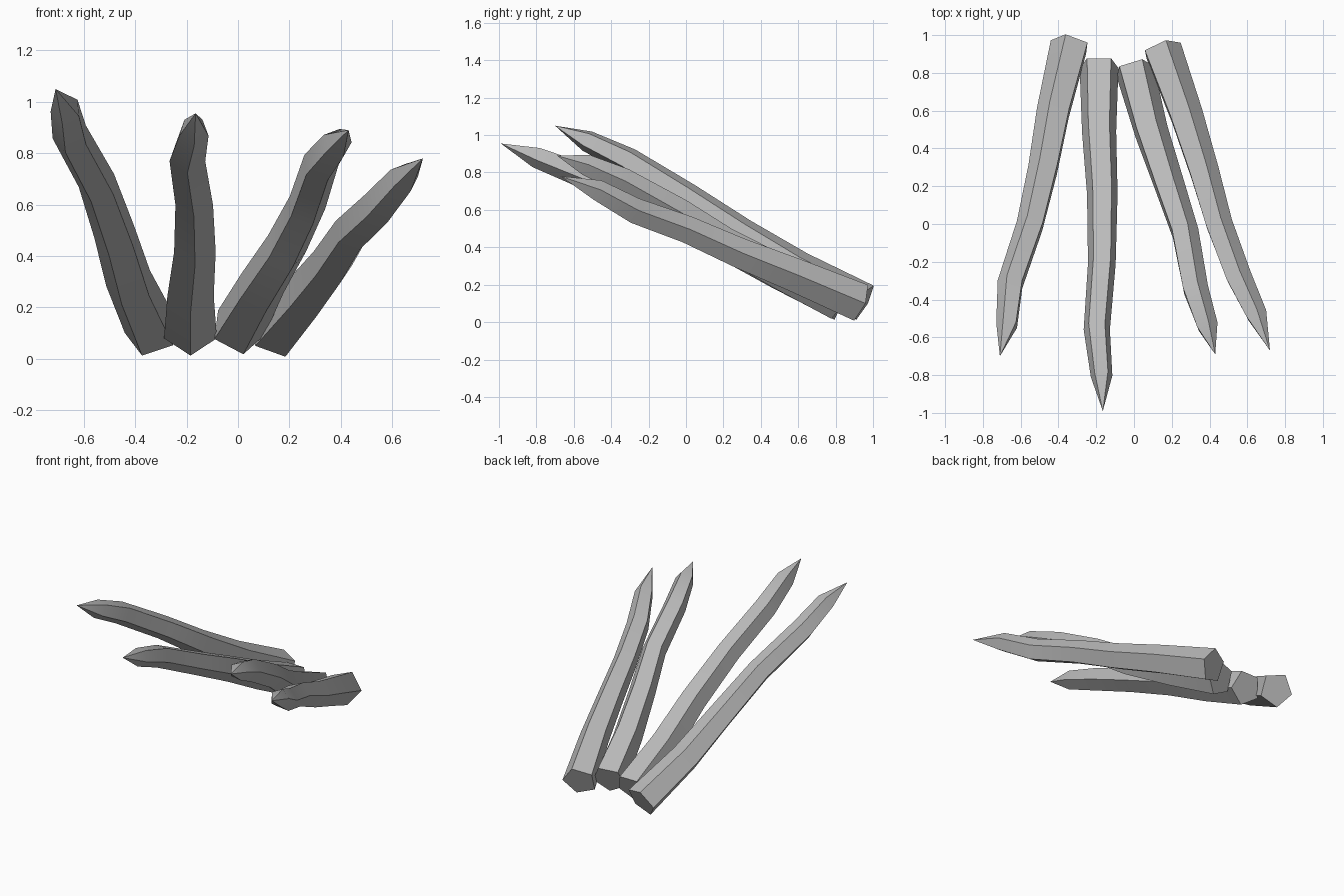
import bpy, bmesh, math
from mathutils import Vector

cube = bpy.data.objects.get("Cube")
if cube:
    bpy.data.objects.remove(cube, do_unlink=True)

grey = bpy.data.materials.new("stone_grey")
grey.use_nodes = True
GREY = (0.5, 0.5, 0.5, 1)
grey.diffuse_color = GREY
grey.node_tree.nodes["Principled BSDF"].inputs["Base Color"].default_value = GREY

SIDES = 5
RADII = (0.108, 0.095, 0.085, 0.077, 0.073, 0.06)


def spike(name, path, roll_start, roll_end):
    """Sweep a tapering pentagon along the path and close it at a point."""
    pts = [Vector(p) for p in path]
    bm = bmesh.new()
    rings = []
    for i, radius in enumerate(RADII):
        along = (pts[i + 1] - pts[max(i - 1, 0)]).normalized()
        side = Vector((0, 0, 1)).cross(along).normalized()
        up = along.cross(side)
        roll = roll_start + (roll_end - roll_start) * i / (len(RADII) - 1)
        ring = []
        for k in range(SIDES):
            a = math.radians(roll - 90) + math.tau * k / SIDES
            ring.append(bm.verts.new(pts[i] + radius * (math.cos(a) * side + math.sin(a) * up)))
        rings.append(ring)
    # base cap, side walls, pointed end
    bm.faces.new(rings[0])
    for low, high in zip(rings, rings[1:]):
        for k in range(SIDES):
            n = (k + 1) % SIDES
            bm.faces.new((low[k], low[n], high[n], high[k]))
    tip = bm.verts.new(pts[-1])
    for k in range(SIDES):
        bm.faces.new((rings[-1][k], rings[-1][(k + 1) % SIDES], tip))
    bmesh.ops.recalc_face_normals(bm, faces=bm.faces)
    mesh = bpy.data.meshes.new(name)
    bm.to_mesh(mesh)
    bm.free()
    mesh.materials.append(grey)
    obj = bpy.data.objects.new(name, mesh)
    bpy.context.collection.objects.link(obj)
    # soft along the length, crisp on the ridges
    bpy.ops.object.select_all(action='DESELECT')
    obj.select_set(True)
    bpy.context.view_layer.objects.active = obj
    bpy.ops.object.shade_smooth_by_angle(angle=math.radians(35))


spike("outer_right_spike", [
    (-0.335, 0.95, 0.105), (-0.42, 0.60, 0.29), (-0.475, 0.30, 0.475),
    (-0.545, 0.0, 0.675), (-0.65, -0.31, 0.865), (-0.67, -0.53, 0.97),
    (-0.71, -0.70, 1.05)], -15, -10)
spike("inner_right_spike", [
    (-0.185, 0.84, 0.11), (-0.185, 0.50, 0.27), (-0.168, 0.17, 0.44),
    (-0.17, -0.20, 0.62), (-0.197, -0.55, 0.79), (-0.172, -0.80, 0.885),
    (-0.165, -0.99, 0.955)], 0, 0)
spike("inner_left_spike", [
    (0.0, 0.82, 0.115), (0.085, 0.50, 0.27), (0.185, 0.20, 0.43),
    (0.265, -0.04, 0.59), (0.32, -0.34, 0.755), (0.385, -0.54, 0.84),
    (0.43, -0.69, 0.89)], 5, 20)
spike("outer_left_spike", [
    (0.145, 0.925, 0.105), (0.27, 0.58, 0.25), (0.365, 0.28, 0.37),
    (0.445, 0.0, 0.495), (0.55, -0.28, 0.595), (0.645, -0.48, 0.705),
    (0.72, -0.67, 0.78)], 15, 20)
